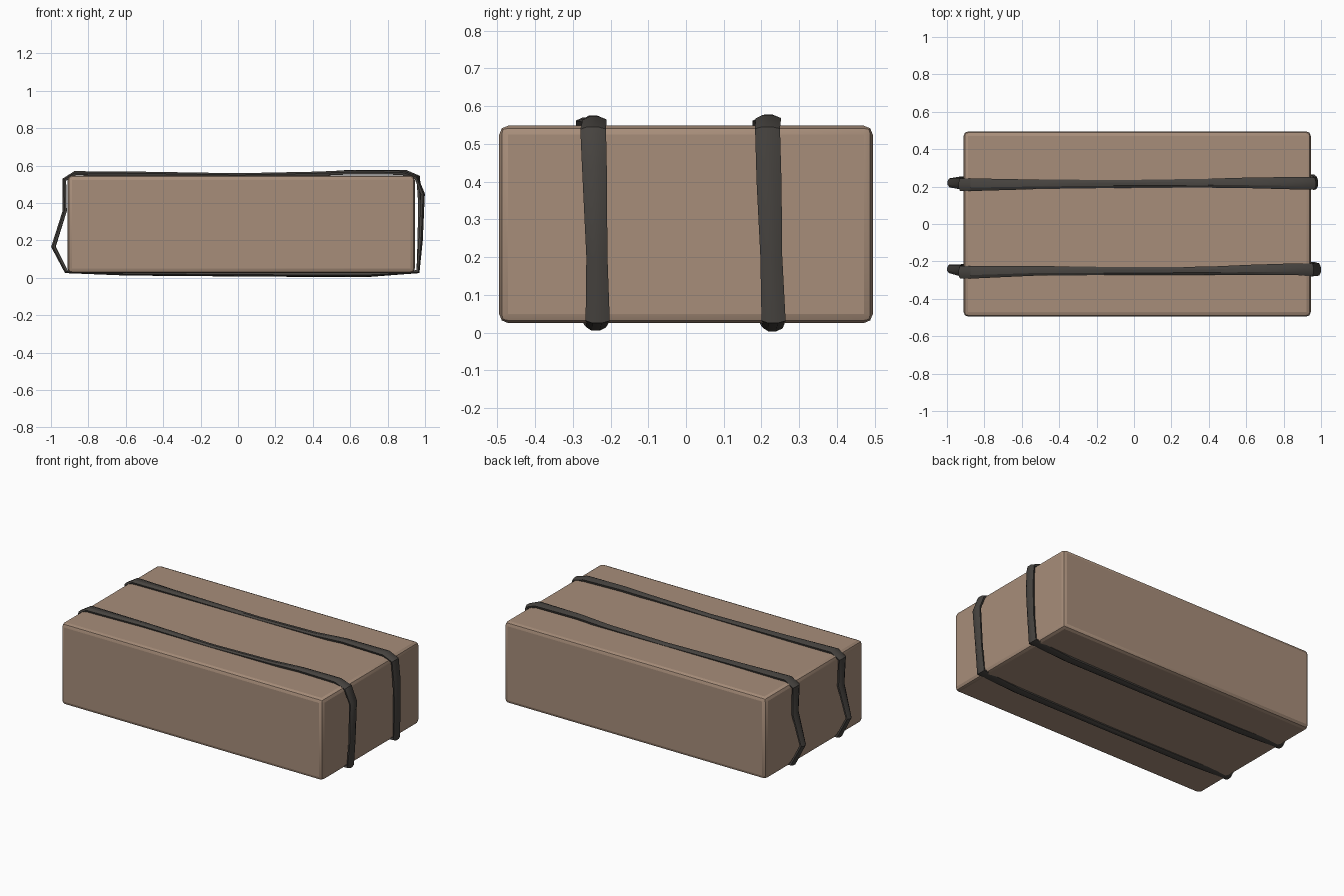
import bpy, bmesh
from mathutils import Vector


def material(name, rgb):
    m = bpy.data.materials.new(name)
    m.diffuse_color = (*rgb, 1)
    return m


BROWN = material("cardboard brown", (0.39, 0.27, 0.195))
BLACK = material("strap charcoal", (0.062, 0.056, 0.05))


def finish(bm, name, mat, angle):
    bmesh.ops.recalc_face_normals(bm, faces=bm.faces[:])
    me = bpy.data.meshes.new(name)
    bm.to_mesh(me)
    bm.free()
    me.materials.append(mat)
    ob = bpy.data.objects.new(name, me)
    bpy.context.collection.objects.link(ob)
    bpy.ops.object.select_all(action='DESELECT')
    ob.select_set(True)
    bpy.context.view_layer.objects.active = ob
    bpy.ops.object.shade_smooth_by_angle(angle=angle)
    return ob


# Box body with softly rounded edges
bm = bmesh.new()
bmesh.ops.create_cube(bm, size=1)
for v in bm.verts:
    v.co = Vector((v.co.x * 1.856 + 0.017, v.co.y * 0.99, v.co.z * 0.523 + 0.2865))
bmesh.ops.bevel(bm, geom=bm.edges[:], offset=0.024, segments=2, profile=0.5,
                affect='EDGES')
finish(bm, "box", BROWN, 0.35)


# Strap: a ridged section swept round a closed loop of (x, y, z, half width)
def strap(name, path):
    bm = bmesh.new()
    pts = [Vector(p[:3]) for p in path]
    n = len(pts)
    rings = []
    for i, p in enumerate(pts):
        a = (p - pts[i - 1]).normalized()
        b = (pts[(i + 1) % n] - p).normalized()
        t = (a + b).normalized()
        inward = Vector((t.z, 0, -t.x)).normalized()
        w = path[i][3]
        section = [(-0.45, 0), (0.35, 0), (1, 0.008), (0.85, 0.022), (-0.85, 0.022), (-1, 0.009)]
        rings.append([bm.verts.new(p + Vector((0, s * w, 0)) + inward * d)
                      for s, d in section])
    for i in range(n):
        r, q = rings[i], rings[(i + 1) % n]
        for k in range(6):
            j = (k + 1) % 6
            bm.faces.new((r[k], r[j], q[j], q[k]))
    finish(bm, name, BLACK, 0.45)


# Front strap, running up the left end, over the top, down the right, back below
strap("front_strap", [
    (-0.925, -0.245, 0.025, 0.030), (-0.999, -0.24, 0.165, 0.022),
    (-0.937, -0.25, 0.36, 0.030), (-0.938, -0.258, 0.53, 0.034),
    (-0.875, -0.258, 0.57, 0.034), (-0.50, -0.25, 0.567, 0.025),
    (0.0, -0.252, 0.559, 0.021), (0.40, -0.25, 0.567, 0.022),
    (0.62, -0.245, 0.575, 0.027), (0.88, -0.242, 0.572, 0.032),
    (0.96, -0.246, 0.545, 0.034), (0.999, -0.243, 0.45, 0.033),
    (0.988, -0.236, 0.20, 0.028), (0.97, -0.234, 0.025, 0.032),
    (0.68, -0.238, 0.005, 0.026), (0.0, -0.245, 0.008, 0.022),
    (-0.60, -0.245, 0.012, 0.025)])

# Back strap
strap("back_strap", [
    (-0.925, 0.225, 0.025, 0.030), (-0.996, 0.22, 0.165, 0.024),
    (-0.937, 0.215, 0.36, 0.030), (-0.938, 0.21, 0.53, 0.034),
    (-0.875, 0.21, 0.57, 0.034), (-0.50, 0.212, 0.565, 0.025),
    (0.0, 0.215, 0.558, 0.021), (0.40, 0.218, 0.564, 0.024),
    (0.60, 0.22, 0.577, 0.028), (0.90, 0.218, 0.576, 0.034),
    (0.972, 0.216, 0.545, 0.033), (0.985, 0.22, 0.40, 0.033),
    (0.982, 0.226, 0.20, 0.029), (0.97, 0.232, 0.025, 0.032),
    (0.68, 0.23, 0.003, 0.026), (0.0, 0.222, 0.007, 0.022),
    (-0.60, 0.222, 0.012, 0.025)])
